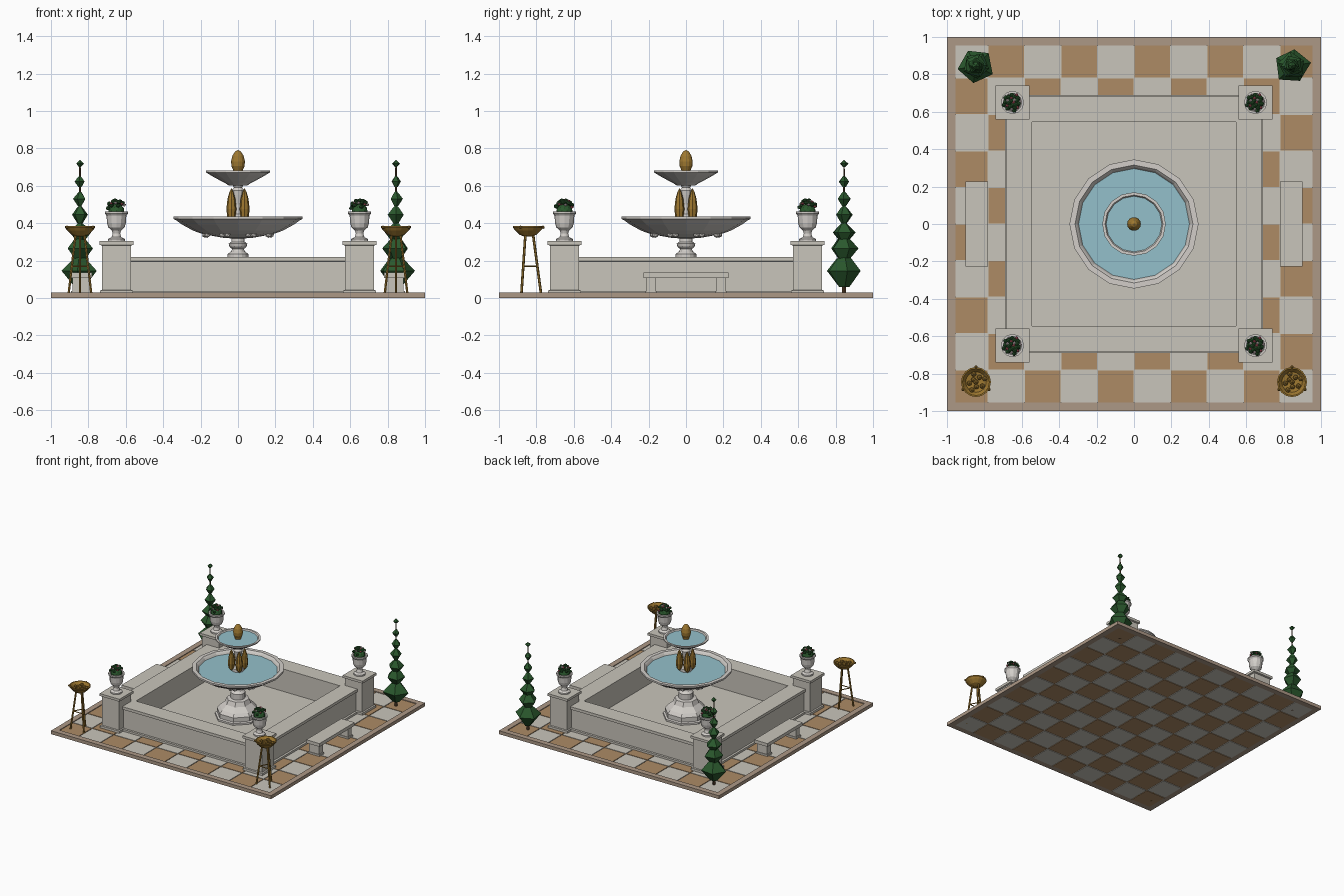
import bpy, bmesh, math, random
from mathutils import Matrix, Vector

if "Cube" in bpy.data.objects:
    bpy.data.objects.remove(bpy.data.objects["Cube"])

random.seed(4)


def mat(name, r, g, b):
    m = bpy.data.materials.new(name)
    lin = [((c / 255 + 0.055) / 1.055) ** 2.4 for c in (r, g, b)]
    m.diffuse_color = (*lin, 1)
    m.use_nodes = True
    m.node_tree.nodes["Principled BSDF"].inputs["Base Color"].default_value = m.diffuse_color
    return m


STONE = mat("warm_stone", 201, 197, 187)
MARBLE = mat("pale_marble", 210, 206, 201)
BORDER = mat("border_stone", 172, 152, 134)
TERRA = mat("terracotta", 173, 139, 101)
WATER = mat("water", 148, 192, 203)
GOLD = mat("gold", 158, 120, 48)
GREEN = mat("leaf_green", 42, 88, 45)
PINK = mat("flower_pink", 196, 88, 104)
WHITE = mat("flower_white", 225, 205, 208)
BARK = mat("bark", 84, 62, 42)


def finish(name, bm, *mats):
    bmesh.ops.recalc_face_normals(bm, faces=bm.faces)
    me = bpy.data.meshes.new(name)
    bm.to_mesh(me)
    bm.free()
    for m in mats:
        me.materials.append(m)
    ob = bpy.data.objects.new(name, me)
    bpy.context.collection.objects.link(ob)
    return ob


def add_box(bm, x0, x1, y0, y1, z0, z1, index=0):
    size = Matrix.Diagonal((x1 - x0, y1 - y0, z1 - z0, 1))
    pos = Matrix.Translation(((x0 + x1) / 2, (y0 + y1) / 2, (z0 + z1) / 2))
    geo = bmesh.ops.create_cube(bm, size=1, matrix=pos @ size)
    for f in {f for v in geo["verts"] for f in v.link_faces}:
        f.material_index = index


def add_lathe(bm, profile, n, at=(0, 0), turn=0.0, closed=False, k=1.0, jitter=0.0):
    """Revolve (radius, z) points about a vertical axis in n flat sides."""
    rings = []
    for r, z in profile:
        if r == 0:
            rings.append([bm.verts.new((at[0], at[1], z))] * n)
            continue
        ring = []
        for i in range(n):
            a = turn + math.tau * i / n
            q = r * k * (1 + random.uniform(-jitter, jitter))
            ring.append(bm.verts.new((at[0] + q * math.cos(a), at[1] + q * math.sin(a), z)))
        rings.append(ring)
    pairs = list(zip(rings, rings[1:]))
    if closed:
        pairs.append((rings[-1], rings[0]))
    for a, b in pairs:
        for i in range(n):
            j = (i + 1) % n
            vs = list(dict.fromkeys((a[i], a[j], b[j], b[i])))
            if len(vs) > 2:
                bm.faces.new(vs)
    if not closed:
        for ring in (rings[0], rings[-1]):
            if ring[0] is not ring[1]:
                bm.faces.new(ring)


def lathe(name, m, profile, n, **kw):
    bm = bmesh.new()
    add_lathe(bm, profile, n, **kw)
    return finish(name, bm, m)


def square(name, m, profile, closed=False, at=(0, 0)):
    """Square part: profile holds (half width, z)."""
    return lathe(name, m, profile, 4, at=at, turn=math.pi / 4, closed=closed, k=math.sqrt(2))


def add_rod(bm, a, b, r, n=6):
    a, b = Vector(a), Vector(b)
    d = b - a
    m = Matrix.Translation((a + b) / 2) @ d.to_track_quat("Z", "Y").to_matrix().to_4x4()
    bmesh.ops.create_cone(bm, cap_ends=True, segments=n, radius1=r, radius2=r, depth=d.length, matrix=m)


def add_ball(bm, p, r, sub=1, squash=1.0, index=0):
    m = Matrix.Translation(p) @ Matrix.Diagonal((1, 1, squash, 1))
    geo = bmesh.ops.create_icosphere(bm, subdivisions=sub, radius=r, matrix=m)
    for f in {f for v in geo["verts"] for f in v.link_faces}:
        f.material_index = index


# Paved floor: chequered tiles over grout, framed by a border
bm = bmesh.new()
P, E = 0.195, 0.955
add_box(bm, -E, E, -E, E, 0.004, 0.017)
for i in range(10):
    for j in range(10):
        x, y = (i - 5) * P, (j - 5) * P
        add_box(bm, max(x + 0.003, -E), min(x + P - 0.003, E), max(y + 0.003, -E),
                min(y + P - 0.003, E), 0, 0.022, 1 - (i + j) % 2)
finish("floor_tiles", bm, STONE, TERRA)
square("floor_border", BORDER, [(E, 0), (1, 0), (1, 0.028), (E, 0.028)], closed=True)

# Square pool: plinth, wall, coping and floor
square("pool_wall", STONE, [(0.545, 0.02), (0.69, 0.02), (0.69, 0.038), (0.672, 0.038), (0.672, 0.195),
                            (0.685, 0.197), (0.685, 0.22), (0.545, 0.22)], closed=True)
square("pool_floor", STONE, [(0.55, 0.02), (0.55, 0.036)])

# Fountain pedestal, basins, stem and water
lathe("fountain_foot", MARBLE, [(0.175, 0.03), (0.175, 0.05), (0.16, 0.055), (0.16, 0.09), (0.14, 0.115),
                                (0.1, 0.15), (0.085, 0.185), (0.06, 0.19)], 8, turn=math.pi / 8)
lathe("fountain_column", MARBLE, [(0.055, 0.18), (0.055, 0.235), (0.036, 0.25), (0.032, 0.262), (0.046, 0.275),
                                  (0.05, 0.29), (0.036, 0.3), (0.036, 0.335)], 16)
lathe("lower_basin", MARBLE, [(0, 0.318), (0.07, 0.32), (0.19, 0.342), (0.24, 0.36), (0.3, 0.393),
                              (0.33, 0.415), (0.345, 0.422), (0.345, 0.436), (0.315, 0.436), (0.305, 0.425),
                              (0.29, 0.4), (0, 0.395)], 16)
lathe("lower_water", WATER, [(0.295, 0.402), (0.297, 0.411)], 16)
lathe("fountain_stem", MARBLE, [(0.045, 0.4), (0.045, 0.435), (0.022, 0.45), (0.02, 0.5), (0.03, 0.55),
                                (0.034, 0.575), (0.022, 0.59), (0.03, 0.605), (0.045, 0.62)], 12)
lathe("upper_basin", MARBLE, [(0, 0.598), (0.05, 0.602), (0.075, 0.618), (0.085, 0.622), (0.145, 0.655),
                              (0.17, 0.671), (0.17, 0.681), (0.155, 0.681), (0.145, 0.664), (0, 0.66)], 16)
lathe("upper_water", WATER, [(0.148, 0.664), (0.152, 0.671)], 16)
lathe("finial", GOLD, [(0.02, 0.66), (0.026, 0.685), (0.035, 0.705), (0.037, 0.73), (0.03, 0.76),
                       (0.016, 0.783), (0, 0.792)], 14)

# Gold leaves around the stem, and scroll balls under the lower basin
bm = bmesh.new()
for i in range(4):
    a = math.pi / 4 + i * math.pi / 2
    add_lathe(bm, [(0, 0.41), (0.022, 0.435), (0.027, 0.475), (0.021, 0.53), (0.01, 0.568), (0, 0.588)],
              8, at=(0.05 * math.cos(a), 0.05 * math.sin(a)))
finish("stem_leaves", bm, GOLD)
bm = bmesh.new()
for i in range(8):
    for off in (-0.085, 0.085):
        a = math.pi / 8 + i * math.pi / 4 + off
        add_ball(bm, (0.185 * math.cos(a), 0.185 * math.sin(a), 0.336), 0.018, squash=0.8)
finish("basin_scrolls", bm, MARBLE)


# Corner piers carrying flower urns
def pier(tag, x, y):
    square("pier_" + tag, STONE, [(0.088, 0.015), (0.088, 0.04), (0.078, 0.043), (0.078, 0.28), (0.09, 0.284),
                                  (0.09, 0.304)], at=(x, y))
    lathe("urn_" + tag, MARBLE, [(0.045, 0.304), (0.045, 0.315), (0.026, 0.325), (0.02, 0.345), (0.024, 0.36),
                                 (0.044, 0.378), (0.05, 0.4), (0.053, 0.44), (0.062, 0.452), (0.062, 0.463),
                                 (0.05, 0.463), (0.046, 0.45)], 12, at=(x, y))
    bm = bmesh.new()
    add_ball(bm, (x, y, 0.465), 0.044, sub=2, squash=0.85)
    for i in range(26):
        a, t = i * 2.4, math.sqrt((i + 0.5) / 26)
        r, z = 0.047 * t, 0.47 + 0.043 * math.sqrt(1 - t * t)
        p = (x + r * math.cos(a), y + r * math.sin(a), z + random.uniform(0, 0.012))
        flower = i % 3 == 0
        add_ball(bm, p, 0.009 if flower else 0.013, squash=0.8, index=(1 + (i // 3) % 2) if flower else 0)
    finish("urn_flowers_" + tag, bm, GREEN, PINK, WHITE)


# Topiary of stacked five-sided tiers
def topiary(tag, x, y):
    lathe("trunk_" + tag, BARK, [(0.013, 0), (0.011, 0.09), (0.004, 0.72)], 6, at=(x, y))
    bm = bmesh.new()
    tiers = [(0.145, 0.095, 0.1), (0.265, 0.074, 0.08), (0.35, 0.06, 0.062), (0.445, 0.046, 0.055),
             (0.53, 0.036, 0.045), (0.622, 0.028, 0.035), (0.718, 0.022, 0.02)]
    turn = random.uniform(0, 1)
    for z, r, h in tiers:
        add_lathe(bm, [(r * 0.3, z - h * 0.85), (r, z), (r * 0.45, z + h * 0.6), (0, z + h)], 5,
                  at=(x, y), turn=turn, jitter=0.08)
        turn += 0.25
    finish("topiary_" + tag, bm, GREEN)


# Tripod brazier with bowl, splayed legs, brace and embers
def brazier(tag, x, y):
    lathe("brazier_bowl_" + tag, GOLD, [(0.018, 0.328), (0.045, 0.338), (0.07, 0.362), (0.08, 0.376), (0.08, 0.384),
                                        (0.072, 0.384), (0.055, 0.362), (0, 0.355)], 16, at=(x, y))
    bm = bmesh.new()
    braces = []
    for deg in (90, 210, 330):
        c, s = math.cos(math.radians(deg)), math.sin(math.radians(deg))
        add_rod(bm, (x + 0.073 * c, y + 0.073 * s, 0), (x + 0.026 * c, y + 0.026 * s, 0.35), 0.007)
        add_ball(bm, (x + 0.08 * c, y + 0.08 * s, 0.378), 0.01)
        braces.append((x + 0.05 * c, y + 0.05 * s, 0.17))
    for i in range(3):
        add_rod(bm, braces[i], braces[i - 1], 0.004)
    finish("brazier_legs_" + tag, bm, GOLD)
    bm = bmesh.new()
    for i in range(9):
        a, r = i * 2.4, 0.018 * math.sqrt(i)
        add_ball(bm, (x + r * math.cos(a), y + r * math.sin(a), 0.367), 0.015)
    finish("brazier_embers_" + tag, bm, GOLD)


# Stone bench with two slab legs
def bench(tag, x):
    bm = bmesh.new()
    add_box(bm, x - 0.06, x + 0.06, -0.228, 0.228, 0.108, 0.135)
    for s in (-1, 1):
        y = s * 0.187
        add_box(bm, x - 0.045, x + 0.045, y - 0.025, y + 0.025, 0.02, 0.11)
        add_box(bm, x - 0.052, x + 0.052, y - 0.03, y + 0.03, 0.02, 0.036)
    finish("bench_" + tag, bm, STONE)


for side, sx in (("left", -1), ("right", 1)):
    for end, sy in (("front", -1), ("back", 1)):
        pier(end + "_" + side, sx * 0.65, sy * 0.65)
    topiary(side, sx * 0.845, 0.845)
    brazier(side, sx * 0.845, -0.845)
    bench(side, sx * 0.84)
